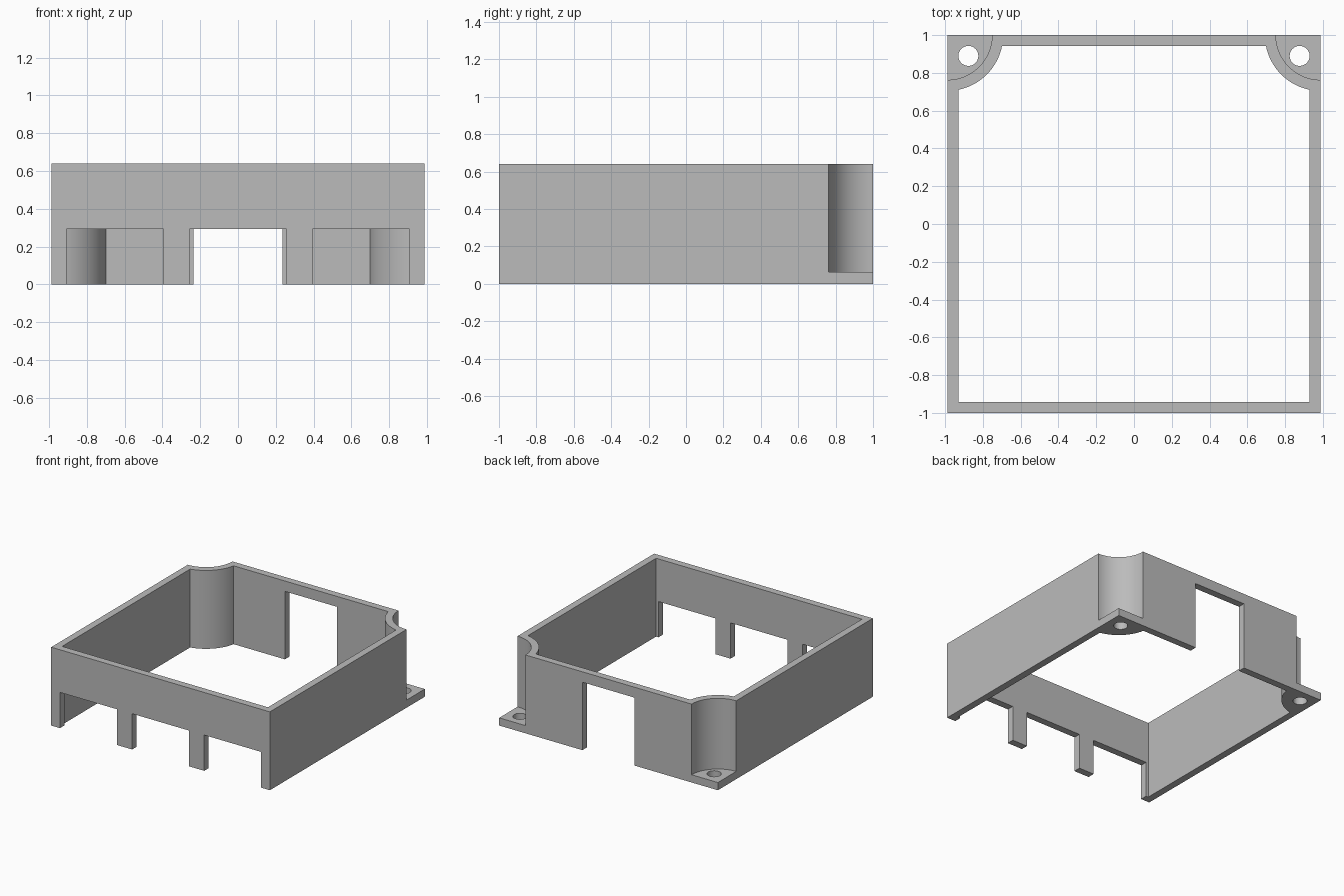
import bpy
import bmesh
from math import cos, sin, pi, radians
from mathutils import Matrix

cube = bpy.data.objects.get("Cube")
if cube:
    bpy.data.objects.remove(cube)

HALF_X, HALF_Y, HEIGHT, WALL = 0.988, 1.0, 0.64, 0.058
SCOOP, FLANGE_H, STEPS = 0.237, 0.063, 24

grey = bpy.data.materials.new("Plain grey")
grey.use_nodes = True
grey.diffuse_color = (0.5, 0.5, 0.5, 1)
grey.node_tree.nodes["Principled BSDF"].inputs["Base Color"].default_value = grey.diffuse_color


def finish(name, bm):
    bmesh.ops.recalc_face_normals(bm, faces=bm.faces)
    mesh = bpy.data.meshes.new(name)
    bm.to_mesh(mesh)
    bm.free()
    mesh.materials.append(grey)
    obj = bpy.data.objects.new(name, mesh)
    bpy.context.collection.objects.link(obj)
    return obj


def extrude(bm, faces, height):
    geom = bmesh.ops.extrude_face_region(bm, geom=faces)["geom"]
    verts = [v for v in geom if isinstance(v, bmesh.types.BMVert)]
    bmesh.ops.translate(bm, verts=verts, vec=(0, 0, height))


def corner_arc(inset):
    """Concave arc round the left back corner, from the back wall to the side."""
    r = SCOOP + inset
    start = (r * r - inset * inset) ** 0.5
    a0 = pi + math_atan(inset, start)
    a1 = 1.5 * pi - math_atan(inset, start)
    return [(HALF_X + r * cos(a0 + (a1 - a0) * i / STEPS),
             HALF_Y + r * sin(a0 + (a1 - a0) * i / STEPS)) for i in range(STEPS + 1)]


def math_atan(y, x):
    from math import atan2
    return atan2(y, x)


def outline(inset):
    arc = corner_arc(inset)
    x, y = HALF_X - inset, inset - HALF_Y
    return arc + [(x, y), (-x, y)] + [(-px, py) for px, py in reversed(arc)]


def cut(target, cutter):
    """Subtract the cutter from the target, then discard the cutter."""
    cutter.hide_render = True
    mod = target.modifiers.new("Cut", 'BOOLEAN')
    mod.operation, mod.solver, mod.object = 'DIFFERENCE', 'EXACT', cutter
    bpy.ops.object.select_all(action='DESELECT')
    bpy.context.view_layer.objects.active = target
    target.select_set(True)
    bpy.ops.object.modifier_apply(modifier=mod.name)
    bpy.data.objects.remove(cutter)


def box_cutter(x0, x1, y, top):
    bm = bmesh.new()
    size = Matrix.Diagonal((x1 - x0, 0.3, top + 0.1, 1))
    place = Matrix.Translation(((x0 + x1) / 2, y, (top - 0.1) / 2))
    bmesh.ops.create_cube(bm, size=1, matrix=place @ size)
    return finish("opening_cutter", bm)


def smooth(obj):
    bpy.ops.object.select_all(action='DESELECT')
    bpy.context.view_layer.objects.active = obj
    obj.select_set(True)
    bpy.ops.object.shade_smooth_by_angle(angle=radians(30))


# Wall frame with scooped back corners
bm = bmesh.new()
outer = [bm.verts.new((x, y, 0)) for x, y in outline(0)]
inner = [bm.verts.new((x, y, 0)) for x, y in outline(WALL)]
n = len(outer)
ring = [bm.faces.new((outer[i], outer[(i + 1) % n], inner[(i + 1) % n], inner[i]))
        for i in range(n)]
extrude(bm, ring, HEIGHT)
frame = finish("wall_frame", bm)

# Three front openings and one tall back opening
for x0, x1 in ((-0.909, -0.395), (-0.257, 0.257), (0.395, 0.909)):
    cut(frame, box_cutter(x0, x1, -HALF_Y, 0.292))
cut(frame, box_cutter(-0.236, 0.236, HALF_Y, 0.555))
smooth(frame)

# Drilled mounting flanges filling the foot of each scooped corner
for side, label in ((1, "left"), (-1, "right")):
    bm = bmesh.new()
    points = corner_arc(0) + [(HALF_X, HALF_Y)]
    face = bm.faces.new([bm.verts.new((side * x, y, 0)) for x, y in points])
    extrude(bm, [face], FLANGE_H)
    flange = finish(label + "_flange", bm)
    bm = bmesh.new()
    bmesh.ops.create_cone(bm, cap_ends=True, segments=32, radius1=0.053, radius2=0.053,
                          depth=0.4, matrix=Matrix.Translation((side * 0.877, 0.89, 0)))
    cut(flange, finish("hole_cutter", bm))
    smooth(flange)
